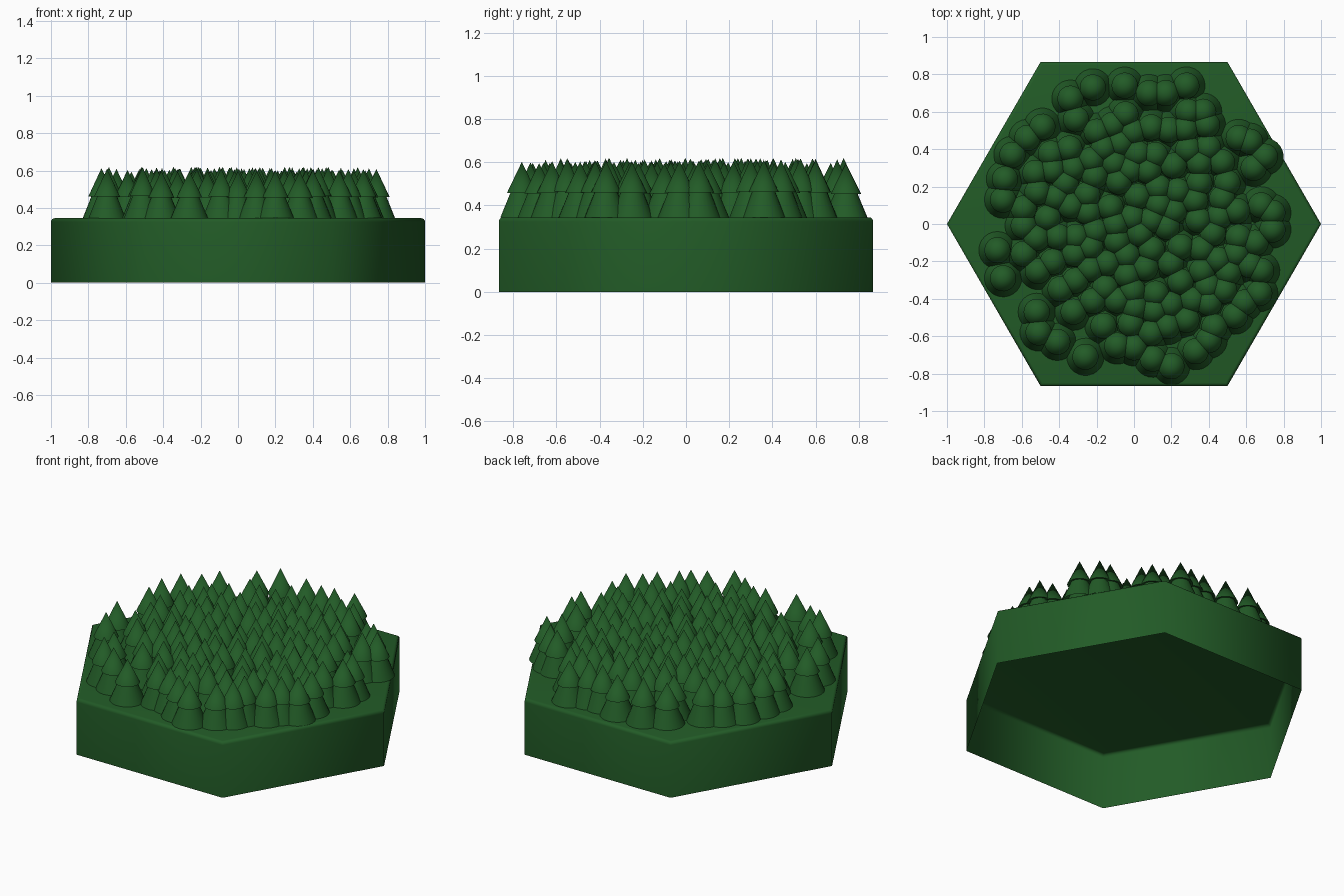
import bpy, bmesh, math, random

if "Cube" in bpy.data.objects:
    bpy.data.objects.remove(bpy.data.objects["Cube"])

random.seed(4)
green = bpy.data.materials.new("forest_green")
green.diffuse_color = (0.016, 0.105, 0.02, 1)
green.use_nodes = True
green.node_tree.nodes["Principled BSDF"].inputs["Base Color"].default_value = green.diffuse_color
TOP = 0.345


def lathe(bm, profile, sides, cx=0, cy=0, turn=0.0):
    """Spin (radius, z) points into rings of faces; returns the last ring."""
    prev = None
    for r, z in profile:
        if r == 0:
            ring = [bm.verts.new((cx, cy, z))] * sides
        else:
            ring = [bm.verts.new((cx + r * math.cos(turn + math.tau * i / sides),
                                  cy + r * math.sin(turn + math.tau * i / sides), z))
                    for i in range(sides)]
        if prev:
            for i in range(sides):
                j = (i + 1) % sides
                quad = [prev[i], prev[j], ring[j], ring[i]]
                bm.faces.new(quad if r else quad[:3])
        prev = ring
    return prev


def make(name, bm):
    bmesh.ops.recalc_face_normals(bm, faces=bm.faces[:])
    mesh = bpy.data.meshes.new(name)
    bm.to_mesh(mesh)
    bm.free()
    mesh.materials.append(green)
    ob = bpy.data.objects.new(name, mesh)
    bpy.context.collection.objects.link(ob)
    return ob


# Hexagonal tile: open underneath, rounded top rim, softly shaded walls
bm = bmesh.new()
b = 0.02
rim = [(1 - b + b * math.cos(a), TOP - b + b * math.sin(a))
       for a in (math.pi / 2 * k / 4 for k in range(5))]
bm.faces.new(lathe(bm, [(1, 0)] + rim, 6))
for f in bm.faces:
    f.smooth = True
make("hex_tile", bm)

# Trees along the edge of the wood
spots = [(-.22, .73), (-.05, .74), (.08, .70), (.17, .70), (.28, .74), (.29, .60),
         (.39, .53), (.37, .60), (.56, .46), (.62, .44), (.70, .36), (.64, .30),
         (.47, .33), (.50, .22), (.55, .07), (.68, .10), (.74, .06), (.74, -.03),
         (.65, -.10), (.62, -.22), (.68, -.25), (.67, -.37), (.59, -.42), (.54, -.49),
         (.43, -.55), (.40, -.62), (.33, -.68), (.20, -.76), (.10, -.72), (0, -.66),
         (-.09, -.65), (-.26, -.71), (-.41, -.63), (-.51, -.58), (-.52, -.47),
         (-.70, -.29), (-.73, -.14), (-.59, -.16), (-.59, -.01), (-.70, .13),
         (-.69, .24), (-.65, .37), (-.57, .46), (-.49, .52), (-.34, .67), (-.31, .56)]

# Scatter the inner trees with a minimum spacing
for _ in range(9000):
    r, a = 0.6 * math.sqrt(random.random()), random.uniform(0, math.tau)
    p = (r * math.cos(a), r * math.sin(a))
    if all(math.dist(p, q) > 0.088 for q in spots):
        spots.append(p)

# Two-tier conifers: flared skirt, overhanging pointed crown
bm = bmesh.new()
for x, y in spots:
    h = random.uniform(0.9, 1.0)
    profile = [(0.1, TOP), (0.052, TOP + 0.125 * h),
               (0.07, TOP + 0.12 * h), (0, TOP + 0.275 * h)]
    lathe(bm, profile, 24, x, y, random.random())
trees = make("conifer_trees", bm)
bpy.context.view_layer.objects.active = trees
trees.select_set(True)
bpy.ops.object.shade_smooth_by_angle(angle=math.radians(40))
